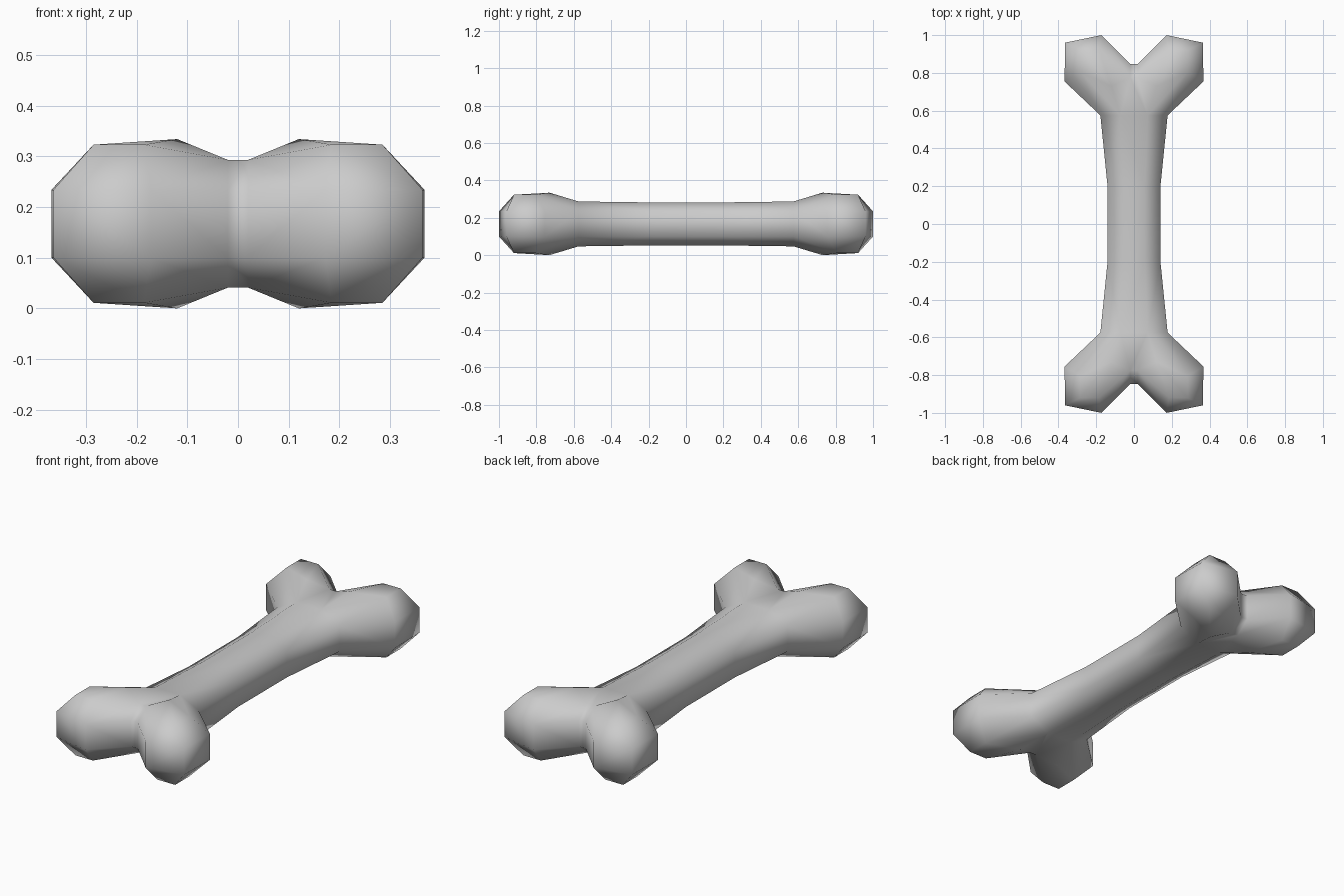
import bpy, bmesh
from itertools import product

if "Cube" in bpy.data.objects:
    bpy.data.objects.remove(bpy.data.objects["Cube"])

# Corner points of one eighth of the bone (z measured from the mid-plane)
P = {
    "mid_side":   (0.140, 0.20, 0.067), "mid_top":   (0.057, 0.20, 0.115),
    "neck_side":  (0.178, 0.575, 0.067), "neck_top":  (0.072, 0.575, 0.120),
    "crown":      (0.120, 0.73, 0.167),
    "outer_top":  (0.285, 0.805, 0.156), "outer_side": (0.368, 0.755, 0.067),
    "tip_top":    (0.285, 0.92, 0.156), "tip_side":  (0.364, 0.96, 0.067),
    "inner_top":  (0.185, 0.92, 0.156), "inner_side": (0.172, 1.00, 0.067),
    "fork_top":   (0.020, 0.775, 0.126), "fork_side": (0.020, 0.847, 0.067),
}
corner_faces = [
    ("mid_side", "mid_top", "neck_top", "neck_side"),
    ("neck_side", "neck_top", "outer_top", "outer_side"),
    ("neck_top", "crown", "outer_top"),
    ("neck_top", "fork_top", "crown"),
    ("crown", "fork_top", "inner_top"),
    ("crown", "inner_top", "tip_top", "outer_top"),
    ("inner_top", "inner_side", "tip_side", "tip_top"),
    ("outer_top", "tip_top", "tip_side", "outer_side"),
    ("fork_top", "fork_side", "inner_side", "inner_top"),
]
side_chain = ["mid_side", "neck_side", "outer_side", "tip_side", "inner_side", "fork_side"]
top_chain = ["mid_top", "neck_top", "fork_top", "fork_side"]

bm = bmesh.new()
verts = {}
for name, (x, y, z) in P.items():
    for sx, sy, sz in product((-1, 1), repeat=3):
        verts[name, sx, sy, sz] = bm.verts.new((x * sx, y * sy, z * sz))


def face(*keys):
    bm.faces.new([verts[k] for k in keys])


# Eight mirrored corners
for s in product((-1, 1), repeat=3):
    for f in corner_faces:
        face(*[(n, *s) for n in f])

for a, b in product((-1, 1), repeat=2):
    # Side walls joining upper and lower halves
    for n, m in zip(side_chain, side_chain[1:]):
        face((n, a, b, 1), (m, a, b, 1), (m, a, b, -1), (n, a, b, -1))
    # Centre strips joining left and right halves
    for n, m in zip(top_chain, top_chain[1:]):
        face((n, 1, a, b), (m, 1, a, b), (m, -1, a, b), (n, -1, a, b))
    # Shaft bevels joining front and back halves
    face(("mid_side", a, 1, b), ("mid_top", a, 1, b), ("mid_top", a, -1, b), ("mid_side", a, -1, b))

for a in (-1, 1):
    # Shaft middle top/bottom, shaft middle sides, fork bottoms
    for n, signs in (("mid_top", [(i, j, a) for i, j in ((1, 1), (1, -1), (-1, -1), (-1, 1))]),
                     ("mid_side", [(a, i, j) for i, j in ((1, 1), (1, -1), (-1, -1), (-1, 1))]),
                     ("fork_side", [(i, a, j) for i, j in ((1, 1), (1, -1), (-1, -1), (-1, 1))])):
        face(*[(n, *s) for s in signs])

bmesh.ops.recalc_face_normals(bm, faces=bm.faces)
mesh = bpy.data.meshes.new("bone")
bm.to_mesh(mesh)
bm.free()
mesh.shade_smooth()

bone = bpy.data.objects.new("bone", mesh)
bone.location.z = 0.167
bpy.context.collection.objects.link(bone)
